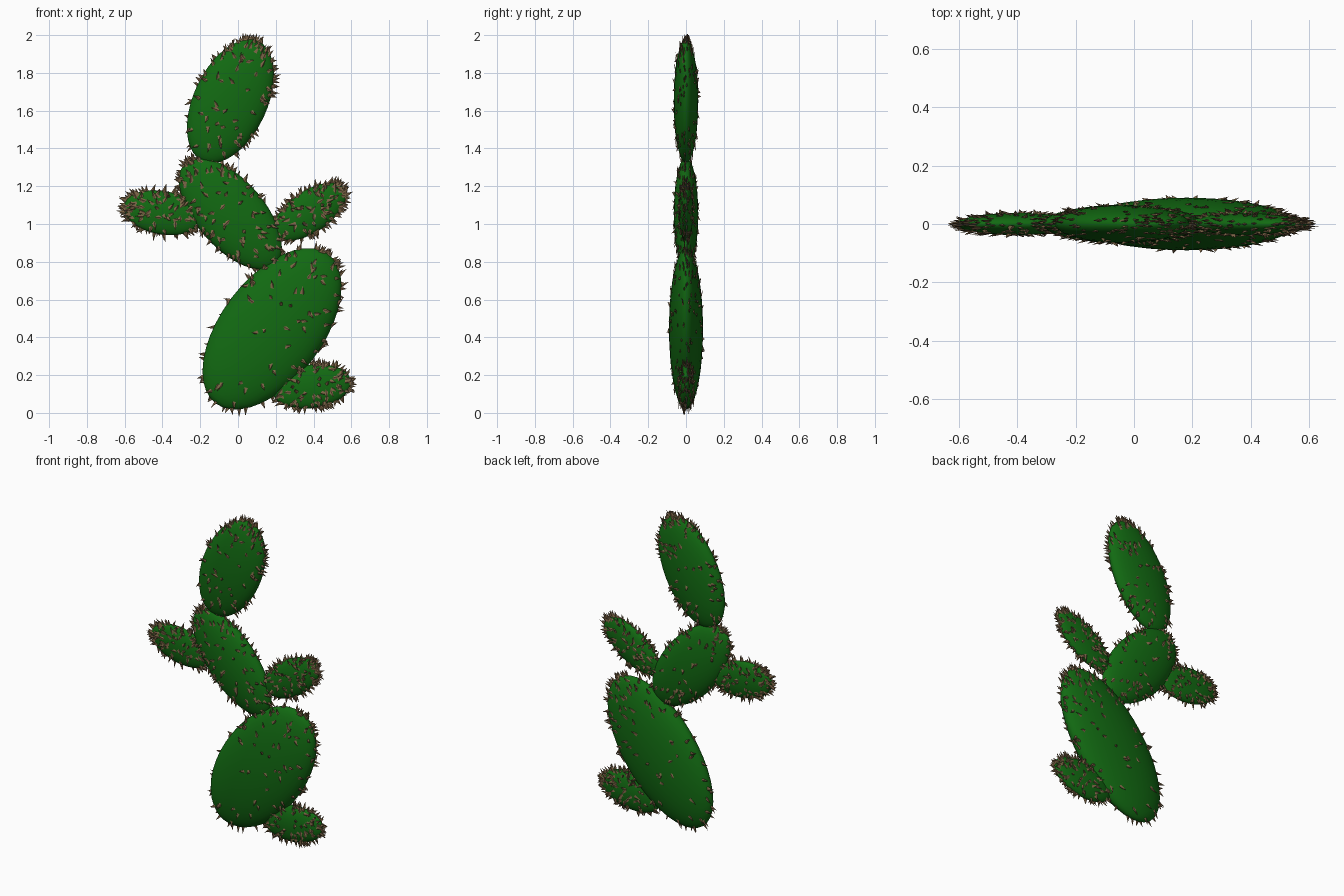
import bpy, bmesh, random
from math import radians, sin, cos, pi, sqrt
from mathutils import Vector, Matrix

if "Cube" in bpy.data.objects:
    bpy.data.objects.remove(bpy.data.objects["Cube"])

random.seed(7)


def material(name, color):
    m = bpy.data.materials.new(name)
    m.diffuse_color = color
    m.use_nodes = True
    m.node_tree.nodes["Principled BSDF"].inputs["Base Color"].default_value = m.diffuse_color
    return m


GREEN = material("cactus_green", (0.006, 0.145, 0.006, 1))
BROWN = material("spine_brown", (0.21, 0.135, 0.065, 1))


def finish(bm, name, mat, smooth):
    mesh = bpy.data.meshes.new(name)
    bm.to_mesh(mesh)
    bm.free()
    mesh.materials.append(mat)
    for p in mesh.polygons:
        p.use_smooth = smooth
    ob = bpy.data.objects.new(name, mesh)
    bpy.context.collection.objects.link(ob)


def pad(name, x, z, width, thick, length, tilt, spines):
    # flattened ellipsoid, leaning to +x by tilt
    place = Matrix.Translation((x, 0, z)) @ Matrix.Rotation(radians(tilt), 4, 'Y')
    size = Matrix.Diagonal((width, thick, length, 1))
    bm = bmesh.new()
    bmesh.ops.create_uvsphere(bm, u_segments=32, v_segments=20, radius=1,
                              matrix=place @ size)
    finish(bm, name, GREEN, True)

    # spines scattered over the pad, denser at the tip, flattened like the pad
    flat = Matrix.Diagonal((1, 0.4, 1, 1))
    bm = bmesh.new()
    for i in range(spines):
        h = 1 - 2 * random.random() ** 1.35
        a = random.uniform(0, 2 * pi)
        r = sqrt(1 - h * h)
        unit = Vector((r * cos(a), r * sin(a), h))
        pos = Vector((unit.x * width, unit.y * thick, unit.z * length))
        lean = Vector((random.gauss(0, .3), random.gauss(0, .1), random.gauss(0, .3)))
        out = (Vector((unit.x, unit.y * 0.6, unit.z)) + lean).normalized()
        tall = random.uniform(0.035, 0.06)
        turn = out.to_track_quat('Z', 'Y').to_matrix().to_4x4()
        shift = Vector((out.x, out.y * 0.4, out.z)) * tall * 0.22
        bmesh.ops.create_cone(
            bm, cap_ends=True, segments=4, radius1=0.014, radius2=0, depth=tall,
            matrix=place @ Matrix.Translation(pos + shift) @ flat @ turn)
    finish(bm, name + "_spines", BROWN, False)


# main stem of three stacked pads
pad("lower_pad", 0.18, 0.445, 0.27, 0.09, 0.495, 37, 190)
pad("middle_pad", -0.04, 1.055, 0.18, 0.065, 0.36, -41, 190)
pad("top_pad", -0.04, 1.65, 0.195, 0.065, 0.35, 25, 200)
# small side pads
pad("left_arm_pad", -0.40, 1.06, 0.115, 0.038, 0.21, -80, 210)
pad("right_arm_pad", 0.38, 1.065, 0.11, 0.038, 0.22, 56, 210)
pad("low_side_pad", 0.39, 0.14, 0.115, 0.04, 0.21, 82, 210)
